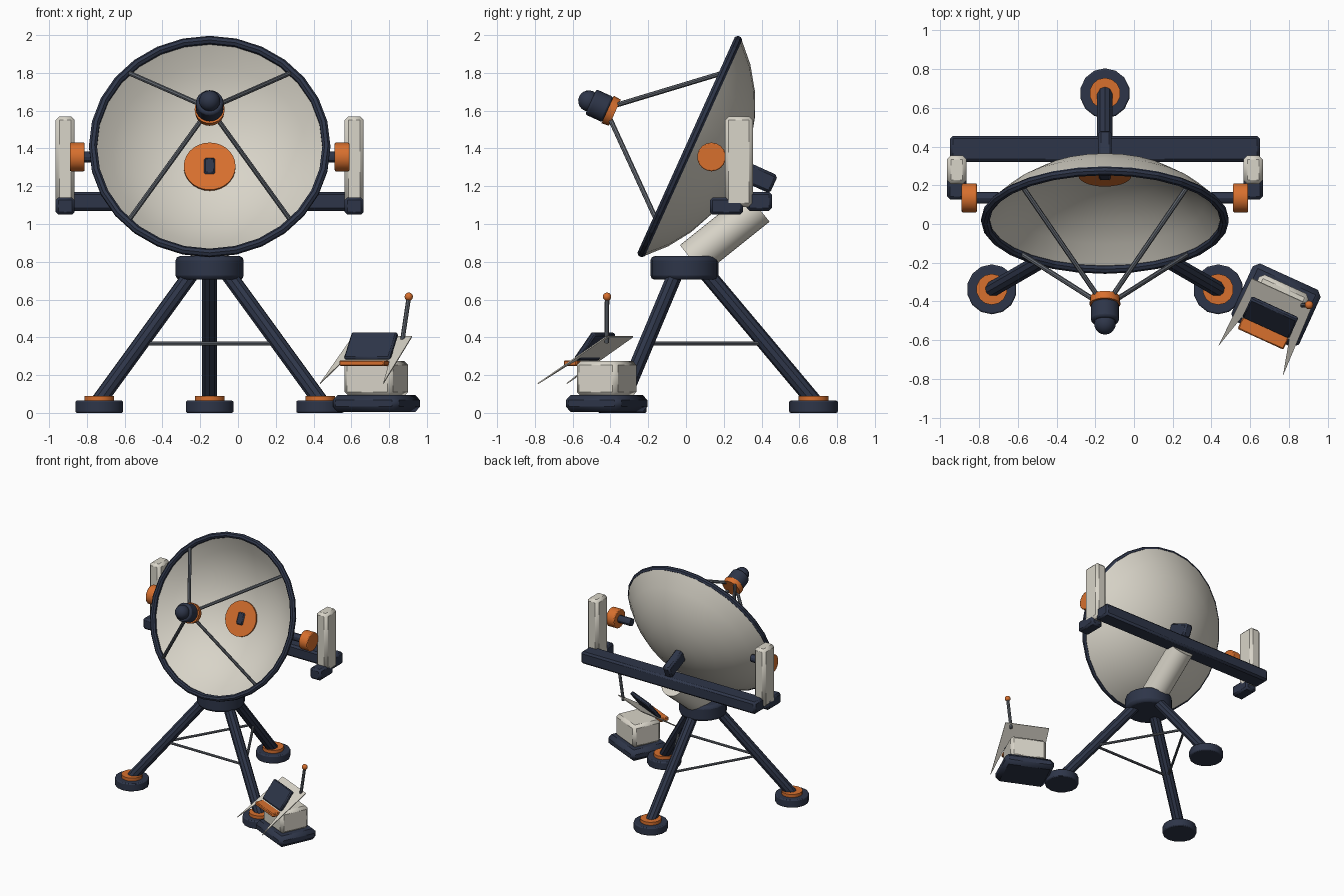
import bpy, bmesh, math
from mathutils import Matrix, Vector

if "Cube" in bpy.data.objects:
    bpy.data.objects.remove(bpy.data.objects["Cube"])


def material(name, rgb):
    m = bpy.data.materials.new(name)
    m.diffuse_color = (*rgb, 1)
    m.use_nodes = True
    m.node_tree.nodes["Principled BSDF"].inputs["Base Color"].default_value = m.diffuse_color
    return m


WHITE = material("warm_white", (0.69, 0.66, 0.58))
NAVY = material("dark_navy", (0.027, 0.036, 0.066))
ORANGE = material("orange", (0.68, 0.16, 0.027))
GREY = material("steel_grey", (0.13, 0.145, 0.17))

CX = -0.15  # centre line of the antenna
# dish frame: local z looks out of the dish, local y runs up the rim
DISH = Matrix.Translation((CX, 0.02, 1.41)) @ Matrix.Rotation(math.radians(65.7), 4, 'X')
# console frame: local -y is the operator side
CONSOLE = Matrix.Translation((0.733, -0.42, 0)) @ Matrix.Rotation(math.radians(-24.5), 4, 'Z')
ID = Matrix.Identity(4)


def finish(name, bm, mat, frame=ID, bevel=0, smooth=True, segs=2):
    bmesh.ops.recalc_face_normals(bm, faces=bm.faces)
    me = bpy.data.meshes.new(name)
    bm.to_mesh(me)
    bm.free()
    me.transform(frame)
    me.materials.append(mat)
    ob = bpy.data.objects.new(name, me)
    bpy.context.collection.objects.link(ob)
    if bevel:
        b = ob.modifiers.new("bevel", 'BEVEL')
        b.width, b.segments = bevel, segs
        b.limit_method, b.angle_limit = 'ANGLE', math.radians(40)
    if smooth:
        bpy.ops.object.select_all(action='DESELECT')
        ob.select_set(True)
        bpy.context.view_layer.objects.active = ob
        bpy.ops.object.shade_smooth_by_angle(angle=math.radians(30))
    return ob


def box(name, loc, size, mat, frame=ID, bevel=0.0, tilt=0.0):
    bm = bmesh.new()
    m = Matrix.Translation(loc) @ Matrix.Rotation(tilt, 4, 'X') @ Matrix.Diagonal((*size, 1))
    bmesh.ops.create_cube(bm, size=1, matrix=m)
    return finish(name, bm, mat, frame, bevel, segs=1)


def rod(name, a, b, r, mat, frame=ID, n=8, r2=None, bevel=0.0):
    a, b = Vector(a), Vector(b)
    d = b - a
    m = Matrix.Translation((a + b) / 2) @ d.to_track_quat('Z', 'Y').to_matrix().to_4x4()
    bm = bmesh.new()
    bmesh.ops.create_cone(bm, cap_ends=True, segments=n, radius1=r,
                          radius2=r if r2 is None else r2, depth=d.length, matrix=m)
    return finish(name, bm, mat, frame, bevel)


def ball(name, loc, r, mat, frame=ID):
    bm = bmesh.new()
    bmesh.ops.create_uvsphere(bm, u_segments=16, v_segments=10, radius=r,
                              matrix=Matrix.Translation(loc))
    return finish(name, bm, mat, frame)


def lathe(name, profile, n, mat, frame, closed=False, smooth=True):
    """Spin (radius, z) points about local z."""
    bm = bmesh.new()
    pts = profile + profile[:1] if closed else profile
    vs = [bm.verts.new((r, 0, z)) for r, z in pts]
    es = [bm.edges.new(p) for p in zip(vs, vs[1:])]
    bmesh.ops.spin(bm, geom=vs + es, cent=(0, 0, 0), axis=(0, 0, 1),
                   angle=math.tau, steps=n, use_duplicate=False)
    bmesh.ops.remove_doubles(bm, verts=bm.verts, dist=1e-4)
    return finish(name, bm, mat, frame, smooth=smooth)


# tripod: feet, collars, legs and braces
knees = []
for i, ang in enumerate((90, 210, 330)):
    c, s = math.cos(math.radians(ang)), math.sin(math.radians(ang))

    def at(r, z):
        return (CX + r * c, r * s, z)
    rod(f"foot_{i}", at(0.675, 0), at(0.675, 0.065), 0.129, NAVY, n=14, bevel=0.008)
    rod(f"foot_collar_{i}", at(0.675, 0.06), at(0.675, 0.09), 0.08, ORANGE, n=14)
    rod(f"leg_{i}", at(0.675, 0.065), at(0.10, 0.75), 0.042, NAVY, n=10)
    knees.append(at(0.42, 0.367))
for i in range(3):
    rod(f"brace_{i}", knees[i], knees[(i + 1) % 3], 0.01, GREY)

# hub and tilted mast
rod("hub", (CX, -0.008, 0.705), (CX, -0.008, 0.83), 0.18, NAVY, n=20, bevel=0.022)
rod("mast", (CX, 0.03, 0.81), (CX, 0.38, 1.09), 0.1, WHITE, n=24)

# dish shell: spherical cap with thickness
R, SPAN, STEPS = 0.82, math.asin(0.615 / 0.82), 5


def cap(radius):
    zc = R * math.cos(SPAN)
    return [(radius * math.sin(SPAN * k / STEPS), zc - radius * math.cos(SPAN * k / STEPS))
            for k in range(STEPS + 1)]


lathe("dish", cap(R) + cap(R + 0.022)[::-1], 28, WHITE, DISH)
lathe("dish_rim", [(0.618 + 0.023 * math.cos(k * math.tau / 8 + 0.39),
                    0.023 * math.sin(k * math.tau / 8 + 0.39)) for k in range(8)],
      28, NAVY, DISH, closed=True, smooth=False)
# disc set into the dish centre, showing on both sides
rod("dish_centre_disc", (0, 0, -0.285), (0, 0, -0.252), 0.137, ORANGE, DISH, n=28)
box("dish_bracket", (0, 0, -0.366), (0.07, 0.105, 0.245), NAVY, DISH, 0.014)

# feed horn and its four struts
rod("feed_ring", (0, 0, 0.435), (0, 0, 0.477), 0.076, ORANGE, DISH, n=20, r2=0.08)
rod("feed_body", (0, 0, 0.475), (0, 0, 0.575), 0.073, NAVY, DISH, n=20, bevel=0.012)
ball("feed_tip", (0, 0, 0.587), 0.056, NAVY, DISH)
for i in range(4):
    a = math.radians(45 + 90 * i)
    c, s = math.cos(a), math.sin(a)
    rod(f"feed_strut_{i}", (0.605 * c, 0.605 * s, 0), (0.05 * c, 0.05 * s, 0.45),
        0.013, GREY, DISH)

# rear beam with side arms, knobs and axles
box("rear_beam", (CX, 0.388, 1.12), (1.6, 0.135, 0.1), NAVY, bevel=0.015)
for side, sx in (("left", -1), ("right", 1)):
    box(f"{side}_arm", (CX + sx * 0.765, 0.28, 1.33), (0.1, 0.148, 0.48), WHITE, bevel=0.02)
    box(f"{side}_arm_block", (CX + sx * 0.765, 0.214, 1.095), (0.1, 0.175, 0.092), NAVY, bevel=0.015)
    rod(f"{side}_knob", (CX + sx * 0.662, 0.135, 1.355), (CX + sx * 0.74, 0.135, 1.355),
        0.076, ORANGE, n=18, bevel=0.006)
    rod(f"{side}_axle", (CX + sx * 0.55, 0.135, 1.355), (CX + sx * 0.67, 0.135, 1.355),
        0.03, NAVY, n=12)

# control console
box("console_base", (0, 0, 0.05), (0.385, 0.325, 0.09), NAVY, CONSOLE, 0.028)
box("console_body", (0, 0, 0.182), (0.28, 0.24, 0.185), WHITE, CONSOLE, 0.022)
box("console_lip", (0, -0.155, 0.263), (0.26, 0.075, 0.03), ORANGE, CONSOLE, 0.006)
box("console_screen", (0, -0.068, 0.352), (0.265, 0.175, 0.03), NAVY, CONSOLE, 0.008,
    tilt=math.radians(53))

# sloping hood sheet with two pointed front corners
half = [(0, 0.075), (0.172, 0.075), (0.184, -0.316), (0.135, -0.13), (0, -0.13)]
bm = bmesh.new()
for sx in (-1, 1):
    bm.faces.new([bm.verts.new((sx * x, y, 0.155 + (y + 0.316) * 0.635)) for x, y in half])
bmesh.ops.remove_doubles(bm, verts=bm.verts, dist=1e-4)
hood = finish("console_hood", bm, WHITE, CONSOLE, smooth=False)
solid = hood.modifiers.new("thickness", 'SOLIDIFY')
solid.thickness, solid.offset = 0.006, 0

# whip aerial
rod("aerial", (0.868, -0.42, 0.37), (0.904, -0.418, 0.61), 0.012, GREY)
ball("aerial_tip", (0.904, -0.418, 0.615), 0.022, ORANGE)
